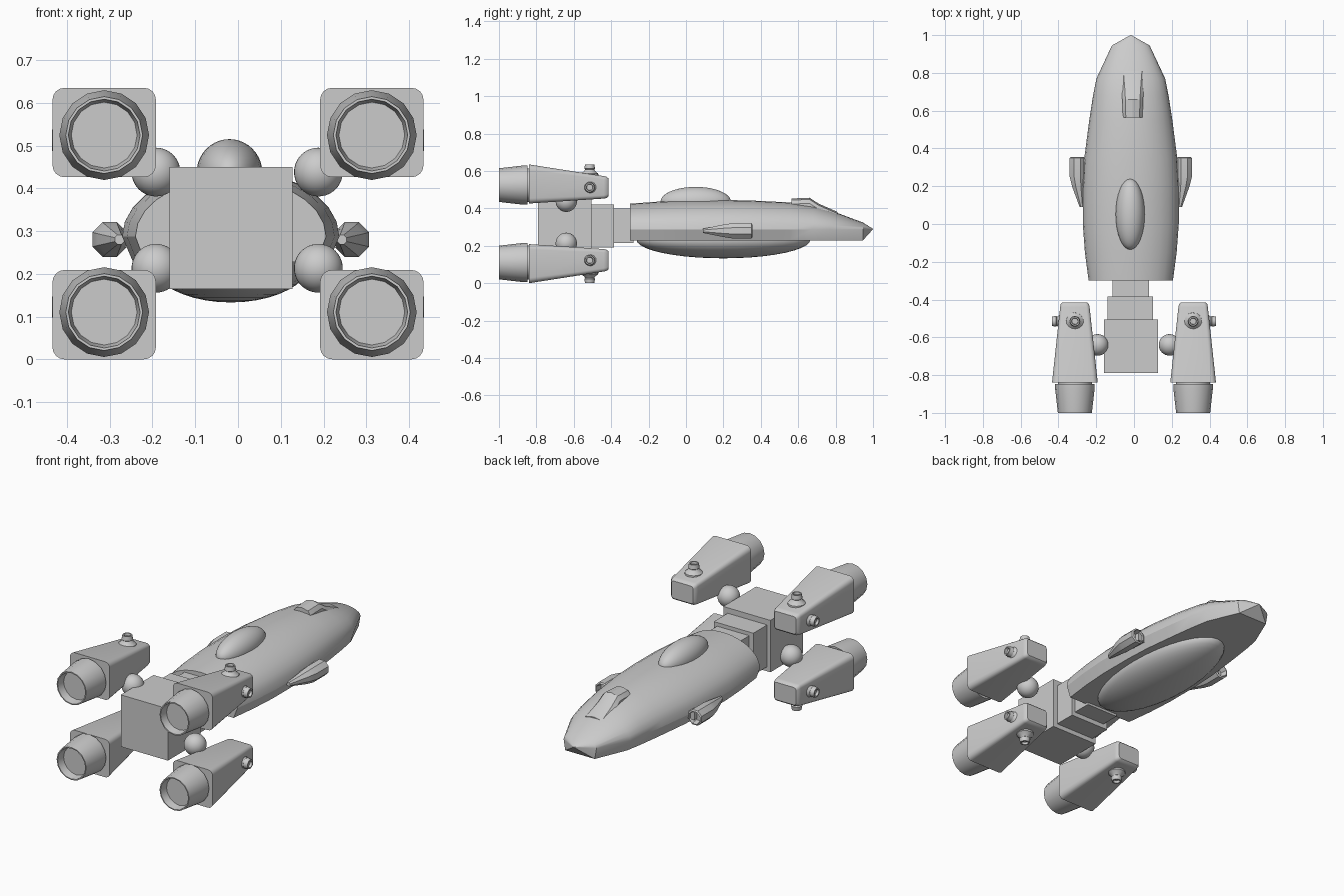
import bpy, bmesh, math
from mathutils import Vector

if "Cube" in bpy.data.objects:
    bpy.data.objects.remove(bpy.data.objects["Cube"])

CX = -0.017   # hull centre line
ZM = 0.3175   # mid height of the engine cluster


def finish(name, bm, angle=32):
    bmesh.ops.recalc_face_normals(bm, faces=bm.faces)
    me = bpy.data.meshes.new(name)
    bm.to_mesh(me)
    bm.free()
    me.shade_smooth()
    me.set_sharp_from_angle(angle=math.radians(angle))
    ob = bpy.data.objects.new(name, me)
    bpy.context.collection.objects.link(ob)
    return ob


def loft(name, rings, angle=32):
    """Skin a list of equal-length closed rings and cap both ends."""
    bm = bmesh.new()
    vr = [[bm.verts.new(p) for p in r] for r in rings]
    n = len(vr[0])
    for a, b in zip(vr, vr[1:]):
        for i in range(n):
            j = (i + 1) % n
            bm.faces.new((a[i], a[j], b[j], b[i]))
    bm.faces.new(vr[0])
    bm.faces.new(vr[-1])
    bmesh.ops.remove_doubles(bm, verts=bm.verts, dist=1e-5)
    return finish(name, bm, angle)


def lathe(name, base, axis, profile, sides, angle=32):
    """Revolve (radius, height) pairs around an axis through base."""
    axis = Vector(axis)
    u = axis.orthogonal().normalized()
    v = axis.cross(u)
    rings = []
    for r, h in profile:
        ring = []
        for i in range(sides):
            a = 2 * math.pi * i / sides
            ring.append(Vector(base) + axis * h + (u * math.cos(a) + v * math.sin(a)) * r)
        rings.append(ring)
    return loft(name, rings, angle)


def ellipsoid(name, loc, rad):
    bm = bmesh.new()
    bmesh.ops.create_uvsphere(bm, u_segments=32, v_segments=20, radius=1)
    for v in bm.verts:
        v.co = Vector([v.co[k] * rad[k] + loc[k] for k in range(3)])
    return finish(name, bm, 40)


def box(name, lo, hi):
    bm = bmesh.new()
    bmesh.ops.create_cube(bm, size=1)
    for v in bm.verts:
        v.co = Vector([lo[k] + (v.co[k] + 0.5) * (hi[k] - lo[k]) for k in range(3)])
    return finish(name, bm)


def rounded_rect(cx, y, cz, hx, hz, r, seg=4):
    pts = []
    for q, (sx, sz) in enumerate(((1, 1), (-1, 1), (-1, -1), (1, -1))):
        for i in range(seg + 1):
            a = math.pi / 2 * (q + i / seg)
            pts.append((cx + sx * (hx - r) + r * math.cos(a), y,
                        cz + sz * (hz - r) + r * math.sin(a)))
    return pts


# Main hull: arched top, flat belly, faceted nose (y, half width, top z)
def hull_ring(y, w, top):
    mid = 0.287
    pts = [(CX + w * math.cos(math.pi * i / 14), y,
            mid + (top - mid) * math.sin(math.pi * i / 14)) for i in range(15)]
    return pts + [(CX - 0.9 * w, y, 0.228), (CX + 0.9 * w, y, 0.228)]


hull = [hull_ring(*s) for s in (
    (-0.30, 0.223, 0.425), (-0.15, 0.243, 0.436), (0.0, 0.254, 0.443), (0.2, 0.254, 0.445),
    (0.35, 0.246, 0.442), (0.55, 0.22, 0.432), (0.68, 0.2, 0.415), (0.77, 0.182, 0.39),
    (0.945, 0.1, 0.325))]
tip = [(CX + (p[0] - CX) * 0.02, 1.0, 0.29 + (p[2] - 0.29) * 0.02) for p in hull[-1]]
loft("hull", hull + [tip], 28)

# Belly bulge and top dome
ellipsoid("belly_bulge", (CX, 0.2, 0.233), (0.19, 0.465, 0.1))
ellipsoid("top_dome", (-0.02, 0.052, 0.436), (0.077, 0.188, 0.079))


# Cockpit hood
def hood_ring(y, w, top):
    return [(-0.007 - s * w, y, top - d) for s, d in
            ((1, 0.10), (1, 0.03), (0.7, 0.009), (0, 0), (-0.7, 0.009), (-1, 0.03), (-1, 0.10))]


loft("cockpit_hood", [hood_ring(*s) for s in (
    (0.565, 0.052, 0.453), (0.66, 0.055, 0.457), (0.71, 0.059, 0.425), (0.81, 0.07, 0.381))], 25)

# Neck blocks and engine block
box("neck_front", (-0.115, -0.42, 0.215), (0.08, -0.28, 0.40))
box("neck_rear", (-0.14, -0.52, 0.19), (0.10, -0.385, 0.42))
box("engine_block", (-0.16, -0.79, 0.165), (0.127, -0.505, 0.45))


# Side intakes, tapering rearwards, with recessed front openings
def intake_ring(s, y, off, r, z=0.28):
    return [(CX + s * (off + r * math.cos(math.pi * (i + 0.5) / 4)), y,
             z + r * math.sin(math.pi * (i + 0.5) / 4)) for i in range(8)]


for s, side in ((1, "right"), (-1, "left")):
    loft("intake_" + side, [intake_ring(s, *a) for a in (
        (0.32, 0.283, 0.028), (0.355, 0.283, 0.036), (0.35, 0.283, 0.044),
        (0.25, 0.283, 0.044), (0.2, 0.278, 0.036), (0.09, 0.26, 0.012))], 25)
    box("intake_root_" + side,
        (CX + s * 0.255 - 0.02, 0.2, 0.262), (CX + s * 0.255 + 0.02, 0.345, 0.305))

# Engine pods, repeated in four corners
STUD = [(0.048, -0.02), (0.046, 0.006), (0.029, 0.02), (0.024, 0.028), (0.029, 0.032),
        (0.025, 0.055), (0.018, 0.055), (0.016, 0.042)]
NOZZLE = [(0.105, 0), (0.105, 0.02), (0.09, 0.152), (0.084, 0.152), (0.077, 0.11)]
for sx, xn in ((1, "right"), (-1, "left")):
    for sz, zn in ((1, "upper"), (-1, "lower")):
        tag = zn + "_" + xn
        x = 0.313 * sx
        zb, zf = ZM + sz * 0.213, ZM + sz * 0.195
        loft("engine_pod_" + tag, [rounded_rect(x, y, z, hx, hz, r) for y, z, hx, hz, r in (
            (-0.84, zb, 0.121, 0.1045, 0.028), (-0.44, zf, 0.078, 0.06, 0.018),
            (-0.425, zf, 0.075, 0.057, 0.018), (-0.415, zf, 0.066, 0.048, 0.015))], 35)
        lathe("nozzle_" + tag, (x, -0.848, ZM + sz * 0.207), (0, -1, 0), NOZZLE, 16)
        lathe("nozzle_collar_" + tag, (x, -0.83, ZM + sz * 0.207), (0, -1, 0),
              [(0.09, 0), (0.09, 0.025)], 16)
        lathe("vertical_stud_" + tag, (x, -0.515, ZM + sz * 0.2625), (0, 0, sz), STUD, 14)
        lathe("side_stud_" + tag, (sx * 0.38, -0.515, zf), (sx, 0, 0), STUD, 14)
        ellipsoid("ball_joint_" + tag, (sx * 0.19 - 0.002, -0.64, ZM + 0.008 + sz * 0.1125),
                  (0.057, 0.057, 0.057))
